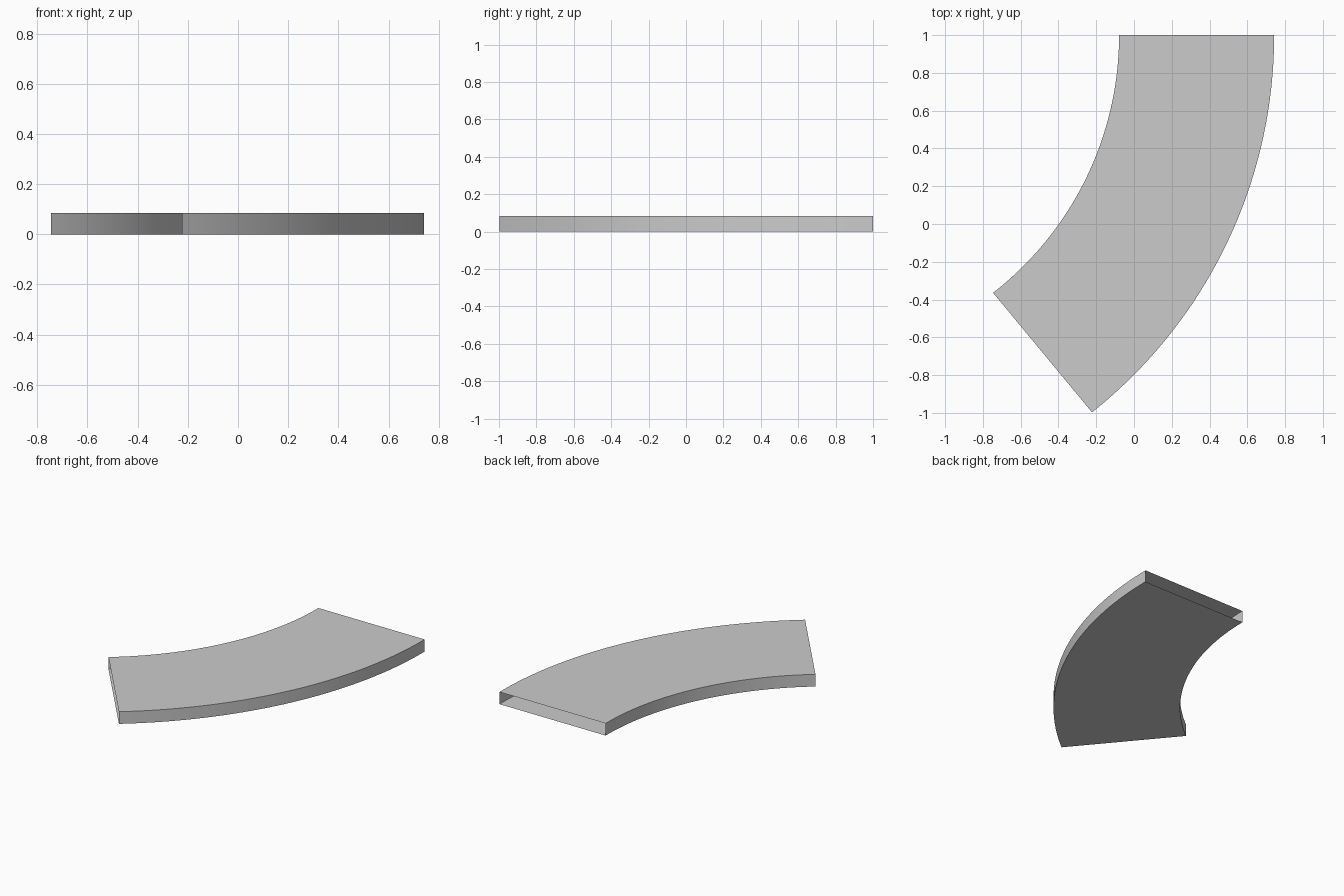
import bpy, bmesh
from math import cos, sin, radians

if "Cube" in bpy.data.objects:
    bpy.data.objects.remove(bpy.data.objects["Cube"])

CX, CY = -1.808, 1.0          # bend centre
R_IN, R_OUT = 1.729, 2.55     # inner and outer wall radii
A_IN, A_OUT = radians(52.1), radians(51.55)
HEIGHT = 0.085
SEGMENTS = 48


def arc_point(radius, angle, z):
    return (CX + radius * cos(angle), CY - radius * sin(angle), z)


# Rectangular duct section swept along the bend, open at both ends
bm = bmesh.new()
rings = []
for i in range(SEGMENTS + 1):
    t = i / SEGMENTS
    section = [(R_IN, A_IN, 0), (R_OUT, A_OUT, 0),
               (R_OUT, A_OUT, HEIGHT), (R_IN, A_IN, HEIGHT)]
    rings.append([bm.verts.new(arc_point(r, a * t, z)) for r, a, z in section])

for a, b in zip(rings, rings[1:]):
    for k in range(4):
        n = (k + 1) % 4
        # wound so that normals face outwards
        bm.faces.new((a[k], b[k], b[n], a[n]))

bm.normal_update()
top = max(bm.faces, key=lambda f: f.calc_center_median().z)
if top.normal.z < 0:
    bmesh.ops.reverse_faces(bm, faces=bm.faces[:])

mesh = bpy.data.meshes.new("curved_duct")
bm.to_mesh(mesh)
bm.free()
duct = bpy.data.objects.new("curved_duct", mesh)
bpy.context.collection.objects.link(duct)

# Smooth curved walls, sharp corners
bpy.context.view_layer.objects.active = duct
duct.select_set(True)
bpy.ops.object.shade_smooth_by_angle(angle=radians(30))
